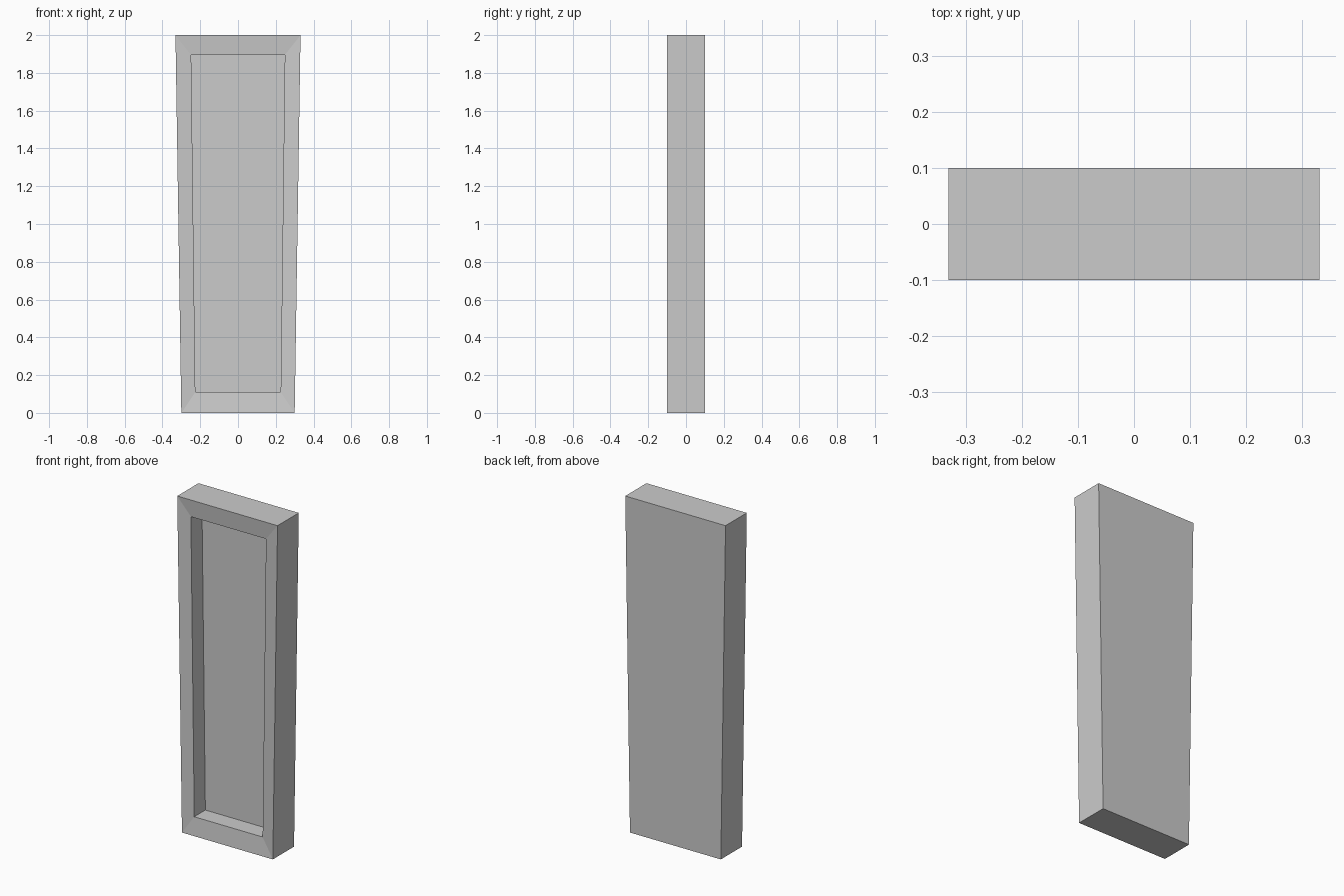
import bpy
import bmesh

if "Cube" in bpy.data.objects:
    bpy.data.objects.remove(bpy.data.objects["Cube"], do_unlink=True)

grey = bpy.data.materials.new("plain grey")
grey.use_nodes = True
colour = (0.6, 0.6, 0.6, 1)
grey.diffuse_color = colour
grey.node_tree.nodes["Principled BSDF"].inputs["Base Color"].default_value = colour

bm = bmesh.new()


def tapered_ring(bottom_half, top_half, low, high, y):
    """Four corners of an upright trapezoid at depth y."""
    corners = [(-bottom_half, low), (bottom_half, low), (top_half, high), (-top_half, high)]
    return [bm.verts.new((x, y, z)) for x, z in corners]


outer = (0.30, 0.331, 0, 2)
inner = (0.226, 0.248, 0.11, 1.895)

# Back, outer walls, gently sloped rim, recess walls and recess floor
rings = [
    tapered_ring(*outer, 0.1),
    tapered_ring(*outer, -0.1),
    tapered_ring(*inner, -0.09),
    tapered_ring(*inner, 0.015),
]
bm.faces.new(rings[0])
for a, b in zip(rings, rings[1:]):
    for i in range(4):
        j = (i + 1) % 4
        bm.faces.new((a[i], a[j], b[j], b[i]))
bm.faces.new(rings[-1])
bmesh.ops.recalc_face_normals(bm, faces=bm.faces)

mesh = bpy.data.meshes.new("recessed_panel")
bm.to_mesh(mesh)
bm.free()
mesh.materials.append(grey)
panel = bpy.data.objects.new("recessed_panel", mesh)
bpy.context.collection.objects.link(panel)
